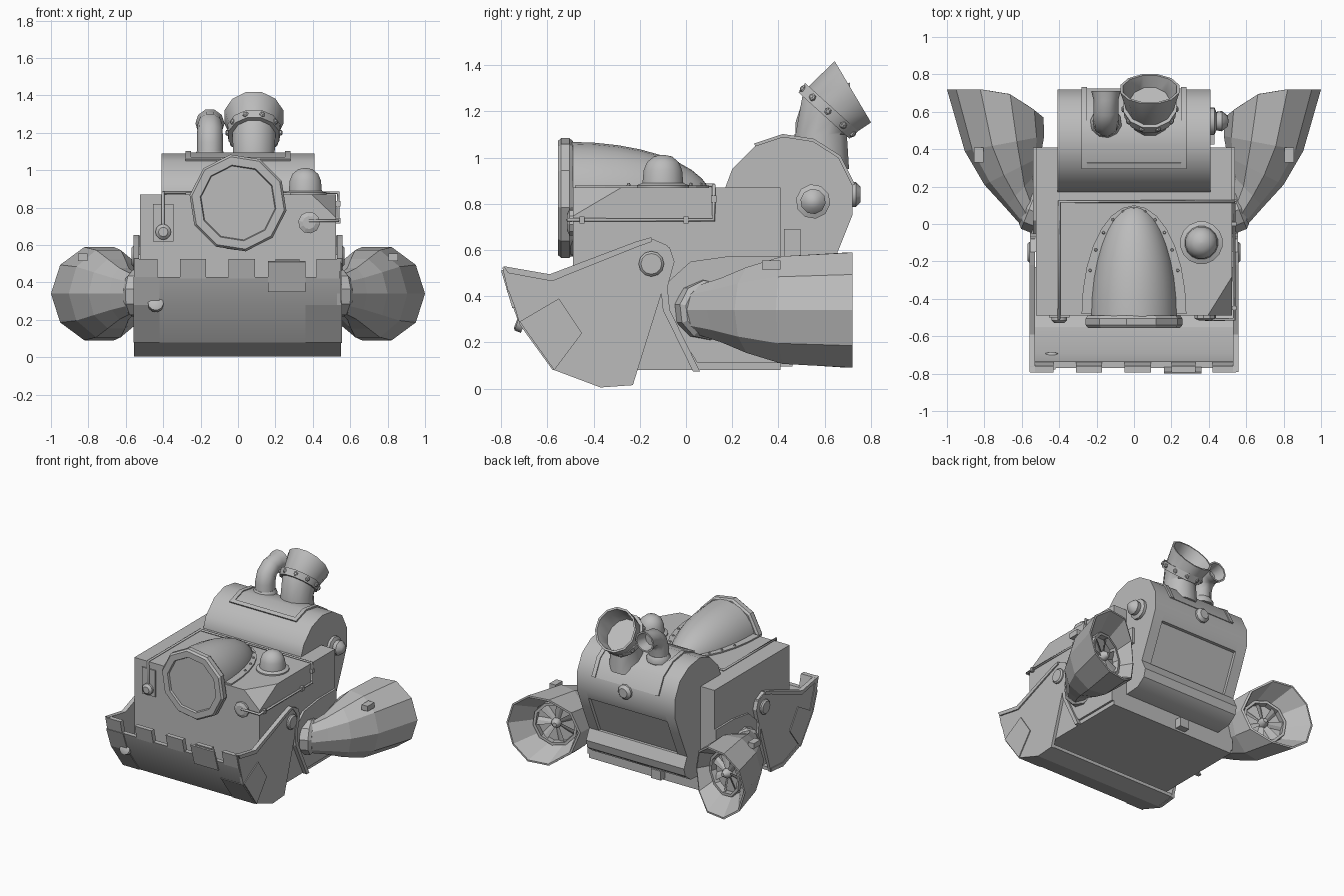
import bpy, bmesh, math
from mathutils import Vector

if "Cube" in bpy.data.objects:
    bpy.data.objects.remove(bpy.data.objects["Cube"])

metal = bpy.data.materials.new("grey_metal")
metal.use_nodes = True
GREY = (0.5, 0.5, 0.5, 1)
metal.diffuse_color = GREY
metal.node_tree.nodes["Principled BSDF"].inputs["Base Color"].default_value = GREY
X, Y, Z = Vector((1, 0, 0)), Vector((0, 1, 0)), Vector((0, 0, 1))


def finish(ob, smooth):
    ob.data.materials.clear()
    ob.data.materials.append(metal)
    bpy.ops.object.select_all(action='DESELECT')
    ob.select_set(True)
    bpy.context.view_layer.objects.active = ob
    if smooth:
        bpy.ops.object.shade_smooth_by_angle(angle=math.radians(smooth))
    return ob


def loft(name, rings, smooth=0):
    """Skin a list of equal rings of points and cap both ends."""
    bm = bmesh.new()
    rows = [[bm.verts.new(p) for p in r] for r in rings]
    n = len(rows[0])
    for a, b in zip(rows, rows[1:]):
        for i in range(n):
            j = (i + 1) % n
            bm.faces.new((a[i], a[j], b[j], b[i]))
    bm.faces.new(rows[0])
    bm.faces.new(rows[-1])
    bmesh.ops.recalc_face_normals(bm, faces=bm.faces)
    me = bpy.data.meshes.new(name)
    bm.to_mesh(me)
    bm.free()
    ob = bpy.data.objects.new(name, me)
    bpy.context.collection.objects.link(ob)
    return finish(ob, smooth)


def ring(c, u, v, a, b, n=16, phase=0.0):
    return [Vector(c) + u * a * math.cos(t) + v * b * math.sin(t)
            for t in (phase + 2 * math.pi * i / n for i in range(n))]


def prism(name, pts, x0, x1, smooth=0):
    """Extrude a (y, z) outline along x."""
    return loft(name, [[(x, y, z) for y, z in pts] for x in (x0, x1)], smooth)


def lathe(name, base, axis, prof, n=16, smooth=40):
    """Turn (radius, distance) pairs around an axis."""
    axis = Vector(axis).normalized()
    u = axis.orthogonal().normalized()
    v = axis.cross(u)
    return loft(name, [ring(Vector(base) + axis * d, u, v, r, r, n, math.pi / n)
                       for r, d in prof], smooth)


def box(name, c, size):
    x, y, z = c
    a, b, h = (s / 2 for s in size)
    return prism(name, [(y - b, z - h), (y + b, z - h), (y + b, z + h), (y - b, z + h)], x - a, x + a)


def rail(name, pts, r=0.009):
    cu = bpy.data.curves.new(name, 'CURVE')
    cu.dimensions = '3D'
    cu.bevel_depth, cu.bevel_resolution = r, 1
    sp = cu.splines.new('POLY')
    sp.points.add(len(pts) - 1)
    for p, q in zip(sp.points, pts):
        p.co = (*q, 1)
    ob = bpy.data.objects.new(name, cu)
    bpy.context.collection.objects.link(ob)
    finish(ob, 0)
    bpy.ops.object.convert(target='MESH')


# Hull, with one bevelled front corner
hull = prism("hull", [(-.49, .08), (.41, .08), (.41, .87), (-.49, .87)], -.525, .525)
bm = bmesh.new()
bm.from_mesh(hull.data)
cut = bmesh.ops.bisect_plane(bm, geom=bm.verts[:] + bm.edges[:] + bm.faces[:],
                             plane_co=(.525, -.28, .87), plane_no=(.9, -.56, .95), clear_outer=True)
bmesh.ops.holes_fill(bm, edges=[e for e in cut["geom_cut"] if isinstance(e, bmesh.types.BMEdge)])
bm.to_mesh(hull.data)
bm.free()

# Rear boiler: recessed hatch in the middle, full profile at both ends
boiler_top = [(.17, .87), (.20, .95), (.30, 1.05), (.42, 1.09), (.55, 1.07), (.66, 1.0), (.72, .88), (.72, .75)]
boiler_foot = [(.61, .32), (.595, .26), (.53, .21), (.38, .2), (.2, .6)]
prism("boiler", boiler_top + [(.696, .69), (.672, .69), (.55, .40), (.573, .40)] + boiler_foot, -.33, .33, 35)
for s, tag in ((1, "left"), (-1, "right")):
    prism(tag + "_boiler_end", boiler_top + [(.66, .60), (.573, .40)] + boiler_foot, s * .33, s * .41, 35)

# Saddle plate with a raised border
mid = Vector((.45, .80))
arc = [Vector(p) for p in boiler_top[2:7]]


def saddle(name, pts, lift, x0, x1):
    prism(name, [p + (p - mid).normalized() * lift for p in pts] + [p - (p - mid) * .05 for p in reversed(pts)],
          x0, x1, 35)


saddle("saddle_plate", arc, .005, -.26, .26)
for s in (-1, 1):
    saddle("saddle_border", arc, .012, s * .25, s * .28)
saddle("saddle_front_border", [arc[0], arc[0].lerp(arc[1], .25)], .012, -.25, .25)
lathe("rear_bolt", (0, .70, .84), Y, [(.055, 0), (.055, .035), (.035, .055)], 10)
lathe("side_valve", (.40, .55, .81), X, [(.075, 0), (.075, .03), (.05, .04), (.055, .07), (.03, .10), (.005, .105)], 10)
box("side_bracket", (.40, .46, .63), (.06, .07, .12))
box("rear_hook", (-.07, .43, .13), (.08, .06, .07))

# Front tank: faceted flange, tapering bell and deck collar
lathe("tank_flange", (0, -.49, .825), -Y,
      [(.25, 0), (.262, .015), (.262, .05), (.25, .065), (.205, .065), (.20, .05)], 10, 0)
bell = [ring((0, -.5 + .61 * math.sin(t), .82), X, Z, .235 * math.cos(t), .248 * math.cos(t), 24)
        for t in (math.pi / 2 * k / 9 * .99 for k in range(10))]
loft("tank_bell", bell, 40)
half = [(.28 * math.cos(math.pi * k / 14), -.48 + .58 * math.sin(math.pi * k / 14)) for k in range(15)]
loft("tank_collar", [[(x, y, z) for x, y in half] for z in (.86, .88)])
for x, y in half[2:-2]:
    lathe("collar_rivet", (x * .93, y - .02, .877), Z, [(.01, 0), (.006, .012)], 6, 0)

# Deck dome
lathe("deck_dome", (.36, -.1, .86), Z,
      [(.115, 0), (.115, .02), (.09, .03), (.085, .085), (.07, .12), (.04, .145), (.005, .152)], 16)

# Big flared funnel, hollow at the mouth
flat, tilt = Vector((0, .7, -.7)), Vector((0, .51, -.86))
mouth = Vector((.085, .722, 1.285))
funnel = [((.085, .585, .95), Y, .125, .125), ((.085, .585, 1.1), Y, .115, .115),
          ((.085, .605, 1.185), flat, .12, .145), (mouth, tilt, .163, .16), (mouth, tilt, .148, .145),
          ((.085, .61, 1.19), flat, .1, .12), ((.085, .585, 1.02), Y, .09, .09)]
loft("big_funnel", [ring(c, X, v, a, b, 12, math.pi / 12) for c, v, a, b in funnel], 40)
band = Vector((.085, .614, 1.2))
knee, out = Vector((0, .74, -.67)), Vector((0, .67, .74))
loft("funnel_band", [ring(band + out * d, X, knee, r, r * 1.1, 12, math.pi / 12) for d, r in
                     ((-.025, .125), (-.025, .14), (.025, .146), (.025, .13))], 30)
for k in range(10):
    t = 2 * math.pi * k / 10
    d = X * math.cos(t) + knee * math.sin(t) * 1.08
    lathe("band_stud", band + d * .135, d, [(.016, 0), (.016, .012), (.008, .018)], 6, 0)

# Small bent exhaust, flared at the mouth
elbow = [(.54, .98, 90, .07), (.54, 1.15, 90, .07), (.56, 1.21, 65, .068), (.61, 1.245, 30, .066),
         (.66, 1.25, 0, .066), (.71, 1.25, 0, .078), (.71, 1.25, 0, .066), (.63, 1.245, 0, .05)]
rings = []
for y, z, a, r in elbow:
    a = math.radians(a)
    rings.append(ring((-.15, y, z), X, Vector((0, math.sin(a), -math.cos(a))), r, r, 10))
loft("small_exhaust", rings, 45)
lathe("exhaust_foot", (-.15, .54, 1.05), Z, [(.085, 0), (.085, .03), (.072, .05)], 10)

# Pipes, gauge and valve
rail("deck_pipe", [(.38, -.51, .73), (.535, -.51, .73), (.535, .12, .73), (.535, .12, .88), (-.4, .12, .88),
                   (-.4, -.505, .88), (-.4, -.505, .68)])
box("gauge_plate", (-.4, -.493, .72), (.11, .012, .2))
lathe("gauge", (-.4, -.49, .67), -Y, [(.042, 0), (.042, .025), (.025, .04)], 12)
lathe("front_valve", (.38, -.48, .72), -Y, [(.058, 0), (.058, .025), (.035, .035)], 10, 0)
for y, z in ((0, .73), (.12, .82), (-.45, .73)):
    box("pipe_clip", (.535, y, z), (.026, .022, .03))

# Front bucket: curved shell, battlement rim and patches
outer = [(-.77, .43), (-.715, .28), (-.57, .08), (-.37, .005), (-.23, .02)]
prism("bucket_shell", outer + [(-.23, .045), (-.37, .035), (-.55, .10), (-.69, .29), (-.735, .43)], -.555, .545, 25)
prism("shell_end_plate", [(y - .007, z) for y, z in outer[:3]] + outer[2::-1], -.56, -.42)
prism("shell_corner_plate", [(y - .007, z) for y, z in outer[1:3]] + outer[2:0:-1], .36, .548)
for x0, x1 in ((-.555, -.43), (-.31, -.17), (-.05, .09), (.2, .33), (.42, .545)):
    prism("rim_tooth", [(-.77, .42), (-.795, .525), (-.76, .525), (-.735, .42)], x0, x1)
prism("rim_patch", [(-.752, .35), (-.80, .51), (-.79, .515), (-.74, .35)], .16, .36)
lathe("shell_boss", (-.44, -.70, .28), (0, -.93, .35), [(.042, 0), (.042, .03), (.03, .036)], 10)

for s, tag in ((1, "left"), (-1, "right")):
    # Bucket cheeks and pivots
    prism(tag + "_bucket_cheek", [(-.79, .525), (-.59, .49), (-.22, .63), (-.15, .65), (-.08, .62), (-.06, .56),
                                  (-.23, .015), (-.37, .005), (-.57, .08), (-.72, .28)], s * .528, s * .55)
    prism(tag + "_cheek_trim", [(-.79, .53), (-.59, .495), (-.22, .635), (-.15, .655), (-.15, .635), (-.22, .61),
                                (-.58, .465), (-.77, .50)], s * .528, s * .56)
    prism(tag + "_cheek_patch", [(-.72, .29), (-.55, .39), (-.45, .24), (-.57, .08)], s * .55, s * .557)
    lathe(tag + "_pivot", (s * .54, -.15, .54), X * s, [(.055, 0), (.055, .02), (.045, .03)], 12)
    # Pod mount on the hull side
    prism(tag + "_mount_plate", [(-.1, .35), (-.08, .46), (.02, .55), (.2, .575), (.41, .575), (.41, .11), (.05, .11)],
          s * .52, s * .54)
    prism(tag + "_mount_strap", [(-.15, .65), (-.07, .61), (-.05, .55), (-.08, .44), (-.07, .34), (.06, .075),
                                 (.03, .075), (-.1, .34), (-.11, .44), (-.08, .55), (-.1, .59)], s * .525, s * .555)
    # Hollow faceted thruster pod; stations are outer edge, inner edge, half height
    stations = [((.58, -.03), (.50, .12), .10), ((.61, 0), (.52, .17), .115), ((.69, .09), (.53, .26), .145),
                ((.80, .21), (.50, .36), .195), ((.905, .39), (.48, .47), .245)]
    pod = []
    for o, i, h in stations:
        o, i = Vector((s * o[0], o[1], .34)), Vector((s * i[0], i[1], .34))
        pod.append(ring((o + i) / 2, (o - i) / 2, Z, 1, h, 10))
    # Bowed rear rim, then the inner wall
    for k in (1, .95):
        rim = ring((s * .742, 0, .34), X * s, Z, .258 * k, .262 * k, 10)
        for p in rim:
            p.y = .57 + .15 * math.sin(min((abs(p.x) - .484) / .515 * 2.8, math.pi / 2))
        pod.append(rim)
    axis, across = Vector((-s * .28, .96, 0)), Vector((s * .96, .28, 0))
    hub = Vector((s * .715, .53, .34))
    for d in (0, -.06):
        pod.append(ring(hub + axis * d, across, Z, .165, .165, 10))
    loft(tag + "_pod", pod)
    lathe(tag + "_pod_neck", (s * .5, .07, .34), (s * .75, .3, 0), [(.13, 0), (.13, .06), (.11, .08)], 10, 0)
    box(tag + "_pod_clip", (s * .83, .37, .535), (.05, .08, .04))
    # Fan
    lathe(tag + "_fan_hub", hub - axis * .06, axis, [(.035, 0), (.035, .07), (.015, .10)], 10)
    lathe(tag + "_fan_ring", hub - axis * .02, axis, [(.165, 0), (.165, .045), (.145, .045), (.145, 0)], 10, 0)
    for k in range(7):
        t = 2 * math.pi * k / 7
        r = across * math.cos(t) + Z * math.sin(t)
        w = axis.cross(r) * .8 + axis * .5
        loft(tag + "_fan_blade", [ring(hub - axis * .01 + r * d, w, axis, a, .006, 4)
                                  for d, a in ((.02, .015), (.14, .04))])
